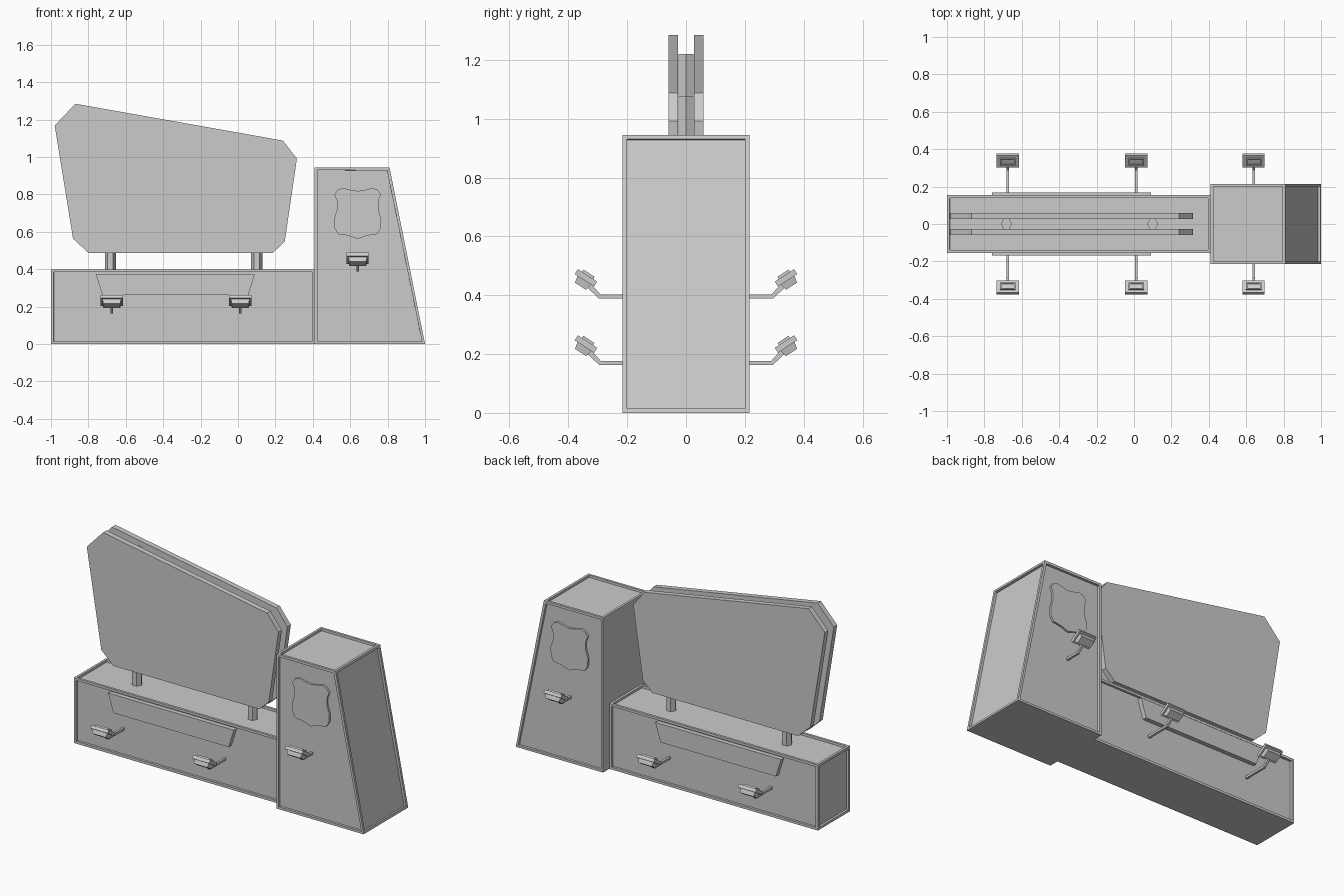
import bpy, bmesh, math
from mathutils import Matrix, Vector

cube = bpy.data.objects.get("Cube")
if cube:
    bpy.data.objects.remove(cube, do_unlink=True)

GREY = (0.6, 0.6, 0.6, 1.0)
stone = bpy.data.materials.new("light grey")
stone.use_nodes = True
stone.diffuse_color = GREY
stone.node_tree.nodes["Principled BSDF"].inputs["Base Color"].default_value = GREY


def finish(name, bm):
    bmesh.ops.recalc_face_normals(bm, faces=bm.faces)
    mesh = bpy.data.meshes.new(name)
    bm.to_mesh(mesh)
    bm.free()
    mesh.materials.append(stone)
    obj = bpy.data.objects.new(name, mesh)
    bpy.context.collection.objects.link(obj)
    return obj


def loft(bm, rings):
    """Closed solid through rings of equal point count."""
    loops = [[bm.verts.new(p) for p in ring] for ring in rings]
    n = len(loops[0])
    for a, b in zip(loops, loops[1:]):
        for i in range(n):
            j = (i + 1) % n
            bm.faces.new((a[i], a[j], b[j], b[i]))
    bm.faces.new(loops[0])
    bm.faces.new(loops[-1])


def prism(name, profile, y0, y1, framed=None):
    """Extrude an x-z profile along y; optionally recess the chosen faces."""
    bm = bmesh.new()
    loft(bm, [[(x, y, z) for x, z in profile] for y in (y0, y1)])
    bmesh.ops.recalc_face_normals(bm, faces=bm.faces)
    bm.normal_update()
    if framed:
        faces = [f for f in bm.faces if framed(f.normal)]
        bmesh.ops.inset_individual(bm, faces=faces, thickness=0.021, depth=0)
        bmesh.ops.inset_individual(bm, faces=faces, thickness=0.0003, depth=-0.014)
    return finish(name, bm)


# Plinth and tapered tower with recessed panels
prism("plinth", [(-1, 0), (0.41, 0), (0.41, 0.4), (-1, 0.4)], -0.155, 0.155,
      lambda n: n.z > -0.5 and n.x < 0.5)
prism("tower", [(0.41, 0), (1, 0), (0.81, 0.945), (0.41, 0.945)], -0.215, 0.215,
      lambda n: n.z > -0.5 and n.x > -0.5)

# Twin sign boards
BOARD = [(-0.87, 1.285), (0.24, 1.088), (0.315, 0.992), (0.25, 0.548),
         (0.187, 0.488), (-0.80, 0.488), (-0.882, 0.564), (-0.98, 1.168)]
# Emblem outline: right half, then mirrored
HALF = [(0, 0.818), (0.04, 0.825), (0.08, 0.835), (0.105, 0.825), (0.125, 0.80),
        (0.11, 0.765), (0.11, 0.72), (0.126, 0.67), (0.124, 0.62), (0.105, 0.588),
        (0.05, 0.58), (0, 0.562)]
EMBLEM = [(0.64 + x, z) for x, z in HALF] + [(0.64 - x, z) for x, z in HALF[-2:0:-1]]
PLAQUE = [(-0.76, 0.375), (0.09, 0.375), (0.055, 0.262), (-0.725, 0.262)]
for side, s in (("front", -1), ("back", 1)):
    prism(side + "_sign_board", BOARD, s * 0.027, s * 0.06)
    prism(side + "_emblem", EMBLEM, s * 0.195, s * 0.213)
    prism(side + "_plaque", PLAQUE, s * 0.135, s * 0.168)

# Hexagonal posts between the boards
for name, x, top in (("right_post", -0.682, 1.22), ("left_post", 0.1, 1.075)):
    bm = bmesh.new()
    hexagon = [(x + 0.03 * math.cos(math.tau * k / 6),
                0.03 * math.sin(math.tau * k / 6)) for k in range(6)]
    loft(bm, [[(px, py, z) for px, py in hexagon] for z in (0.38, top)])
    finish(name, bm)


def flood_light(name, x, z, s):
    """Lamp on a bent arm, tilted towards the sign; s is the side along y."""
    bm = bmesh.new()
    # Head: stacked rectangles along the tilted axis, with a sunken lens
    layers = [(0.09, 0.045, -0.034), (0.1, 0.055, -0.01), (0.118, 0.078, -0.01),
              (0.118, 0.078, 0.01), (0.085, 0.045, 0.01), (0.085, 0.045, 0.019),
              (0.068, 0.03, 0.019), (0.068, 0.03, 0.012)]
    tilt = Matrix.Rotation(math.radians(33), 3, 'X')
    centre = Vector((x, 0.34, z + 0.064))
    loft(bm, [[centre + tilt @ Vector((i * w / 2, j * d / 2, h))
               for i, j in ((-1, -1), (1, -1), (1, 1), (-1, 1))] for w, d, h in layers])
    # Arm: square bar with one bend
    r = 0.007
    path = [(0.135, 0), (0.295, 0), (0.337, 0.039)]
    loft(bm, [[(x - r, y, z + h - r), (x + r, y, z + h - r),
               (x + r, y - k, z + h + r), (x - r, y - k, z + h + r)]
              for (y, h), k in zip(path, (0, 0.005, 0.012))])
    for v in bm.verts:
        v.co.y *= s
    finish(name, bm)


# Three lamps per side
for side, s in (("front", -1), ("back", 1)):
    for spot, x, z in (("right", -0.675, 0.17), ("middle", 0.012, 0.17), ("left", 0.64, 0.395)):
        flood_light(f"{side}_{spot}_light", x, z, s)
